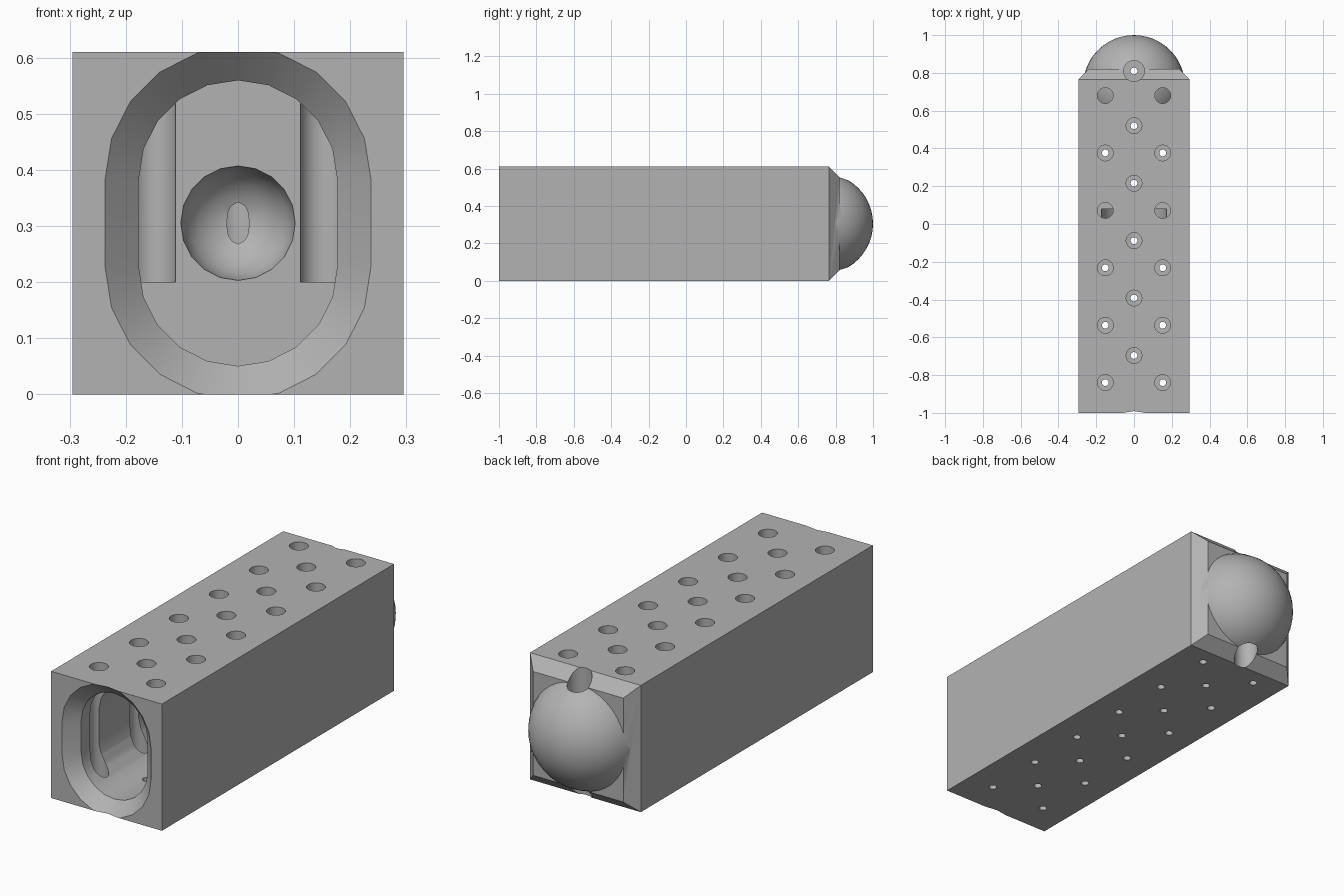
import bpy, bmesh, math
from mathutils import Matrix, Vector

cube = bpy.data.objects.get("Cube")
if cube:
    bpy.data.objects.remove(cube, do_unlink=True)

MID = 0.305      # height of the long axis
SIDES = 20

grey = bpy.data.materials.new("plain_grey")
grey.use_nodes = True
grey.diffuse_color = (0.45, 0.45, 0.45, 1)
grey.node_tree.nodes["Principled BSDF"].inputs["Base Color"].default_value = grey.diffuse_color


def make(name, bm):
    bmesh.ops.recalc_face_normals(bm, faces=bm.faces)
    mesh = bpy.data.meshes.new(name)
    bm.to_mesh(mesh)
    bm.free()
    mesh.materials.append(grey)
    obj = bpy.data.objects.new(name, mesh)
    bpy.context.collection.objects.link(obj)
    return obj


def loft(name, sections):
    """Skin matching rings of points and cap both ends."""
    bm = bmesh.new()
    rings = [[bm.verts.new(p) for p in s] for s in sections]
    for a, b in zip(rings, rings[1:]):
        for i in range(len(a)):
            j = (i + 1) % len(a)
            bm.faces.new((a[i], a[j], b[j], b[i]))
    bm.faces.new(rings[0])
    bm.faces.new(rings[-1])
    return make(name, bm)


def rectangle(y, inset=0):
    w, h = 0.295 - inset, MID - inset
    return [(sx * w, y, MID + sz * h) for sx, sz in ((-1, -1), (1, -1), (1, 1), (-1, 1))]


def stadium(y, r):
    pts = []
    for side in (1, -1):
        for i in range(SIDES // 2 + 1):
            a = math.pi * i / (SIDES // 2)
            pts.append((side * r * math.cos(a), y, MID + side * (0.0775 + r * math.sin(a))))
    return pts


def drills(name, spots, r, low, high):
    bm = bmesh.new()
    for x, y in spots:
        bmesh.ops.create_cone(bm, cap_ends=True, segments=SIDES, radius1=r, radius2=r,
                              depth=high - low,
                              matrix=Matrix.Translation((x, y, (low + high) / 2)))
    return make(name, bm)


def ball(name, y, r, segments, rings):
    bm = bmesh.new()
    turn = Matrix.Translation((0, y, MID)) @ Matrix.Rotation(math.pi / 2, 4, "X")
    bmesh.ops.create_uvsphere(bm, u_segments=segments, v_segments=rings, radius=r, matrix=turn)
    return bm


def combine(target, tool, operation="DIFFERENCE"):
    mod = target.modifiers.new(tool.name, "BOOLEAN")
    mod.object, mod.operation, mod.solver = tool, operation, "EXACT"
    bpy.context.view_layer.objects.active = target
    bpy.ops.object.modifier_apply(modifier=mod.name)
    bpy.data.objects.remove(tool, do_unlink=True)


# Long block with chamfered back end
block = loft("block", [rectangle(-1), rectangle(0.765), rectangle(0.82, 0.055)])

# Flared cavity and the round dent in its end wall
combine(block, loft("cavity", [stadium(-1.01, 0.247), stadium(-0.94, 0.177), stadium(0.08, 0.177)]))
combine(block, make("dent", ball("dent", 0.08, 0.102, SIDES, 12)))

# Staggered rows of wide bores from the top and narrow drillings from below
pitch = 0.304
middle = [(0, 0.52 - pitch * i) for i in range(5)]
outer = [(s * 0.152, 0.68 - pitch * i) for s in (-1, 1) for i in range(6)]
blind = [p for p in outer if abs(p[1] - 0.07) < 0.05]
through = middle + [p for p in outer if p not in blind]
combine(block, drills("wide_bores", through, 0.042, 0.06, 0.7))
combine(block, drills("blind_bores", blind, 0.042, 0.2, 0.7))
combine(block, drills("narrow_drillings", through, 0.018, -0.1, 0.15))
combine(block, drills("blind_drillings", blind, 0.018, -0.1, 0.05))

# Domed back end
bm = ball("dome", 0.73, 0.27, 40, 24)
cut = bmesh.ops.bisect_plane(bm, geom=bm.verts[:] + bm.edges[:] + bm.faces[:],
                             plane_co=Vector((0, 0.6, 0)), plane_no=Vector((0, -1, 0)),
                             clear_outer=True)
edges = [e for e in cut["geom_cut"] if isinstance(e, bmesh.types.BMEdge)]
bmesh.ops.edgeloop_fill(bm, edges=edges)
combine(block, make("dome", bm), "UNION")

# Notches and drilling at the back edge
for low, high in ((0.42, 0.7), (-0.1, 0.19)):
    combine(block, drills("notch", [(0, 0.81)], 0.055, low, high))
combine(block, drills("back_drilling", [(0, 0.81)], 0.018, -0.1, 0.7))

bpy.ops.object.select_all(action="DESELECT")
block.select_set(True)
bpy.context.view_layer.objects.active = block
bpy.ops.object.shade_smooth_by_angle(angle=math.radians(30))
